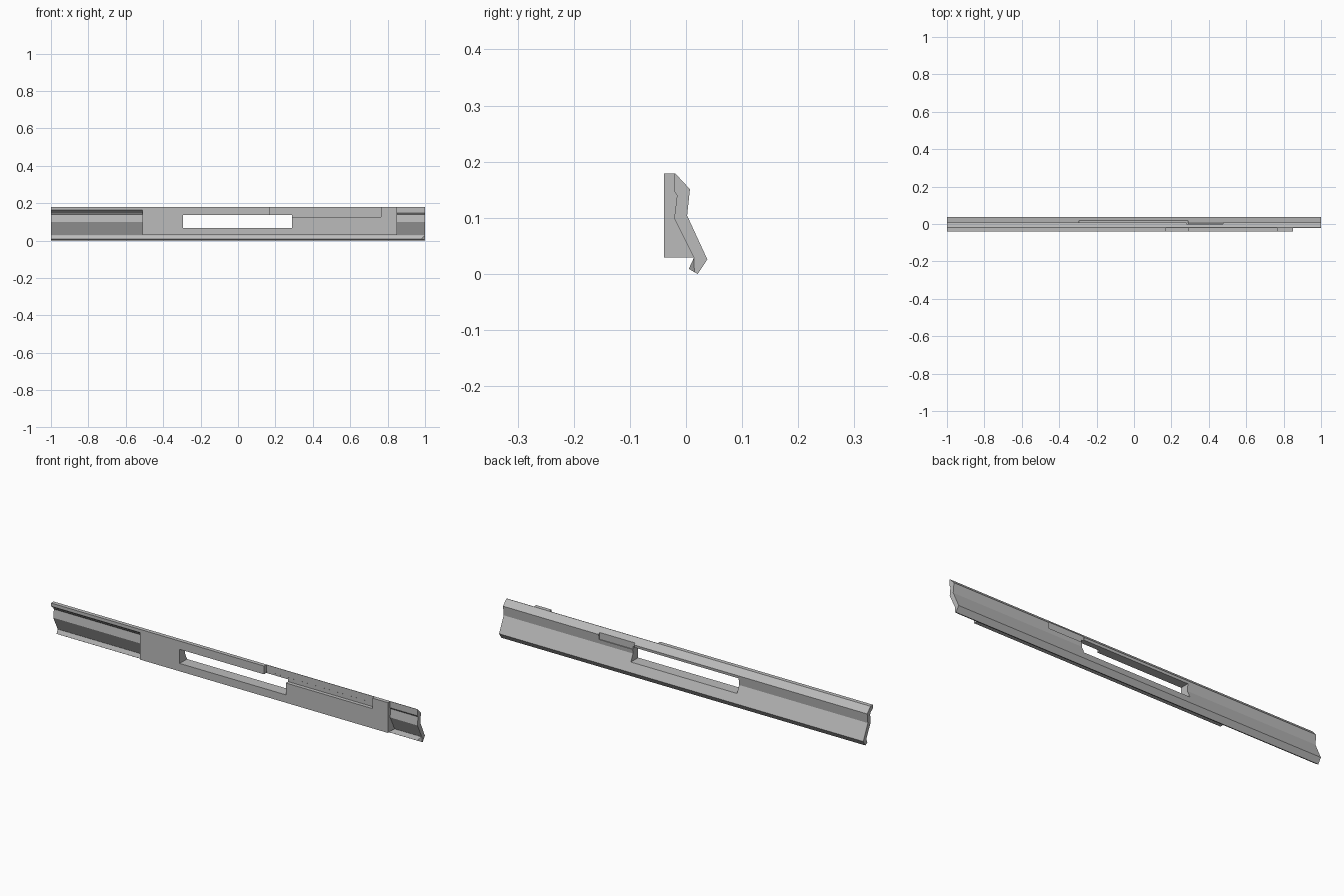
import bpy, bmesh

cube = bpy.data.objects.get("Cube")
if cube:
    bpy.data.objects.remove(cube, do_unlink=True)

grey = bpy.data.materials.new("plain grey")
grey.use_nodes = True
colour = (0.5, 0.5, 0.5, 1)
grey.diffuse_color = colour
grey.node_tree.nodes["Principled BSDF"].inputs["Base Color"].default_value = colour


def prism(name, profile, x0, x1, x1_tip=None):
    """Extrude a (y, z) profile along x; x1_tip gives a slanted far end for the first point."""
    bm = bmesh.new()
    near = [bm.verts.new((x0, y, z)) for y, z in profile]
    far = [bm.verts.new((x1, y, z)) for y, z in profile]
    if x1_tip is not None:
        far[0].co.x = x1_tip
    bm.faces.new(near)
    bm.faces.new(far)
    for i in range(len(profile)):
        j = (i + 1) % len(profile)
        bm.faces.new((near[i], near[j], far[j], far[i]))
    bmesh.ops.recalc_face_normals(bm, faces=bm.faces)
    mesh = bpy.data.meshes.new(name)
    bm.to_mesh(mesh)
    bm.free()
    mesh.materials.append(grey)
    obj = bpy.data.objects.new(name, mesh)
    bpy.context.collection.objects.link(obj)
    return obj


def box(name, x0, x1, y0, y1, z0, z1):
    return prism(name, [(y0, z0), (y1, z0), (y1, z1), (y0, z1)], x0, x1)


def cut(target, cutter):
    mod = target.modifiers.new(cutter.name, 'BOOLEAN')
    mod.operation = 'DIFFERENCE'
    mod.solver = 'EXACT'
    mod.object = cutter
    cutter.hide_render = True
    cutter.hide_set(True)
    cutter.display_type = 'WIRE'


# Full-length bent strip
inner = [(-.021, .179), (-.021, .147), (-.016, .14), (-.021, .099), (.014, .029)]
outer = [(.015, .003), (.021, 0), (.038, .026), (.002, .104), (.007, .151), (-.019, .179)]
strip = prism("bent_strip", inner + outer, -1, 1)

# Hooked lower edge, tapering off at one end
prism("lower_hook", [(.005, .009), (.0142, .029), (.0152, .003)], -1, 1, .98)

# Thick front block, fitted to the inner side of the strip
block = prism("front_block", [(-.039, .029), (-.039, .179)] + inner, -.51, .85)

# Overhanging top lip
prism("top_lip", [(-.039, .179), (-.039, .163), (-.021, .149), (-.021, .179)], -1, -.51)

# Long window through strip and block
window = box("window_cutter", -.293, .29, -.1, .1, .068, .138)
cut(strip, window)
cut(block, window)

# Shallow recess in the upper front of the block
cut(block, box("recess_cutter", .17, .765, -.1, -.0208, .127, .2))

# Small notch in the rear ridge beside the window
cut(strip, box("notch_cutter", .28, .475, 0, .1, .125, .2))
